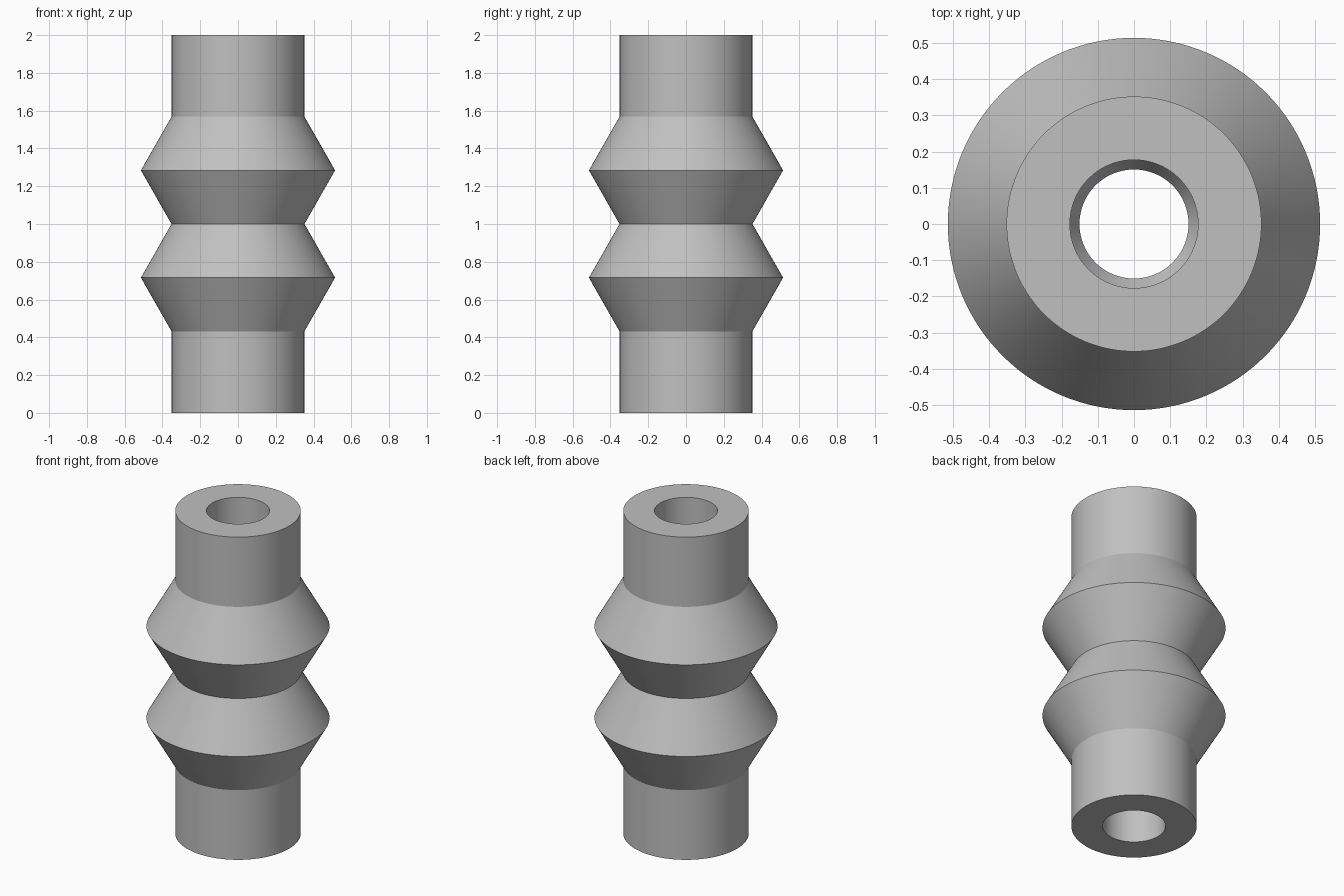
import bpy
import bmesh
import math

cube = bpy.data.objects.get("Cube")
if cube:
    bpy.data.objects.remove(cube, do_unlink=True)

SEGMENTS = 128
HEIGHT = 2.0
TUBE_R = 0.352     # outer radius of the tube and the waist
PEAK_R = 0.514     # outer radius of the bellows ridges
FOLD = 0.284       # height of one bellows flank
WALL = 0.175       # wall thickness

# Inner wall runs parallel to the outer wall
mid = HEIGHT / 2
slope = (PEAK_R - TUBE_R) / FOLD
side_step = WALL * math.sqrt(1 + slope * slope)
bore_r = TUBE_R - WALL
inner_peak = PEAK_R - side_step
inner_end = FOLD + (inner_peak - bore_r) / slope


def half_profile(waist_r, peak_r, end_z, tube_r):
    """Radius and height offsets from the waist up to the rim."""
    return [(waist_r, 0), (peak_r, FOLD), (tube_r, end_z), (tube_r, mid)]


def full_profile(half):
    """Mirror the upper half below the waist, listed bottom to top."""
    lower = [(r, mid - z) for r, z in reversed(half[1:])]
    return lower + [(r, mid + z) for r, z in half]


outer = full_profile(half_profile(TUBE_R, PEAK_R, 2 * FOLD, TUBE_R))
inner = full_profile(half_profile(TUBE_R - side_step, inner_peak, inner_end, bore_r))
section = outer + inner[::-1]

# Revolve the closed wall section
bm = bmesh.new()
rings = []
for i in range(SEGMENTS):
    a = math.tau * i / SEGMENTS
    rings.append([bm.verts.new((r * math.cos(a), r * math.sin(a), z)) for r, z in section])
for i, ring in enumerate(rings):
    following = rings[(i + 1) % SEGMENTS]
    for j in range(len(section)):
        k = (j + 1) % len(section)
        bm.faces.new((ring[j], following[j], following[k], ring[k]))
bmesh.ops.recalc_face_normals(bm, faces=bm.faces)

mesh = bpy.data.meshes.new("bellows_tube")
bm.to_mesh(mesh)
bm.free()
tube = bpy.data.objects.new("bellows_tube", mesh)
bpy.context.collection.objects.link(tube)

# Plain grey material
grey = bpy.data.materials.new("plain_grey")
grey.use_nodes = True
colour = (0.53, 0.53, 0.53, 1)
grey.diffuse_color = colour
grey.node_tree.nodes["Principled BSDF"].inputs["Base Color"].default_value = colour
mesh.materials.append(grey)

# Smooth round walls with crisp folds and rims
bpy.ops.object.select_all(action="DESELECT")
tube.select_set(True)
bpy.context.view_layer.objects.active = tube
bpy.ops.object.shade_smooth_by_angle(angle=math.radians(20))
